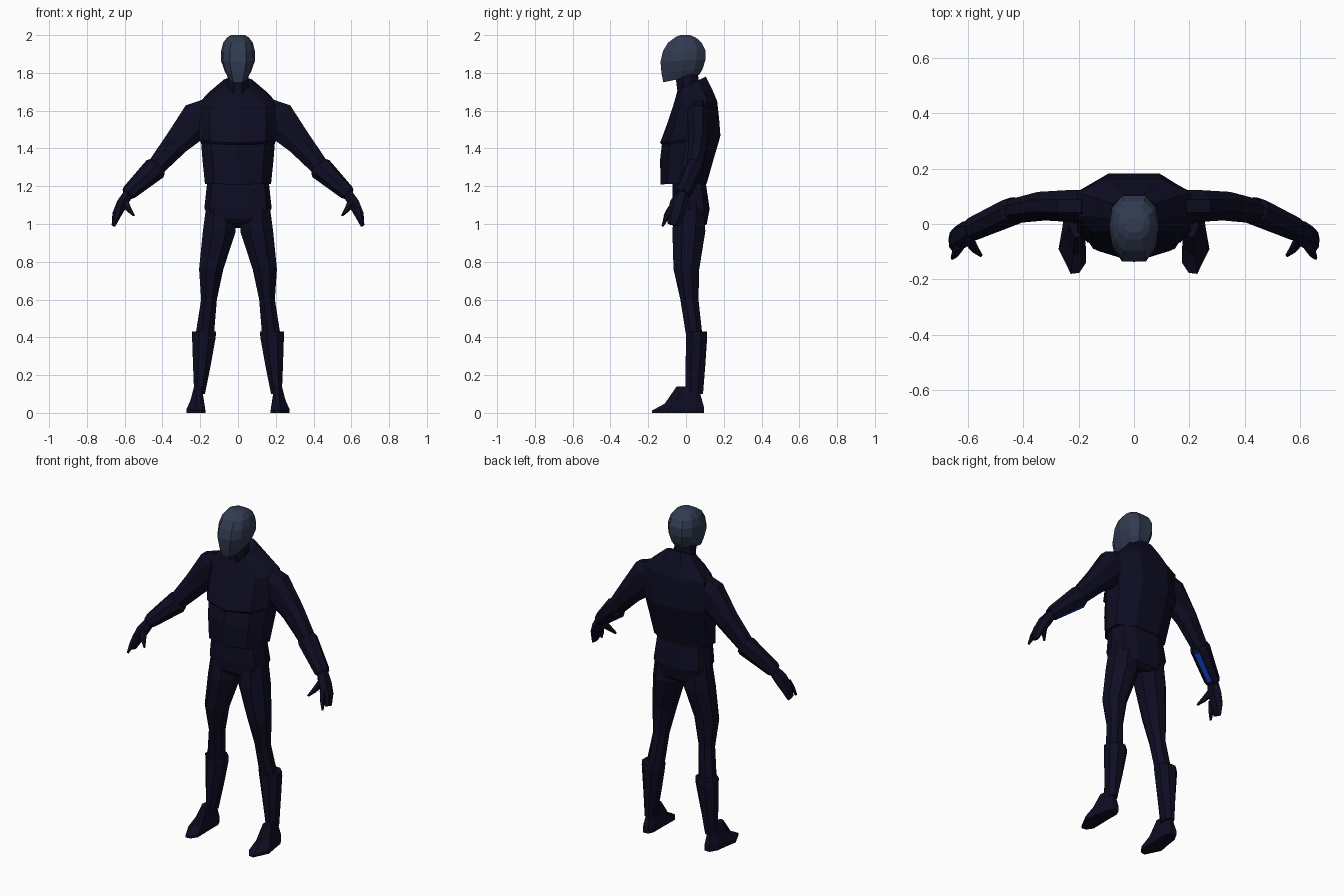
import bpy, bmesh, math
from mathutils import Vector

if "Cube" in bpy.data.objects:
    bpy.data.objects.remove(bpy.data.objects["Cube"])


def material(name, rgb):
    m = bpy.data.materials.new(name)
    m.diffuse_color = (*rgb, 1)
    m.use_nodes = True
    m.node_tree.nodes["Principled BSDF"].inputs["Base Color"].default_value = m.diffuse_color
    return m


NAVY = material("dark navy suit", (0.0042, 0.0040, 0.0165))
SLATE = material("slate mask", (0.031, 0.043, 0.080))
BLUE = material("blue panel", (0.003, 0.050, 0.55))


def loft(name, rings, mat, mirror=False, panel=None):
    """Skin a list of equal-length point rings with flat faces and capped ends."""
    bm = bmesh.new()
    loops = [[bm.verts.new(p) for p in r] for r in rings]
    n = len(loops[0])
    for a, b in zip(loops, loops[1:]):
        for i in range(n):
            j = (i + 1) % n
            bm.faces.new((a[i], a[j], b[j], b[i]))
    bm.faces.new(loops[0])
    bm.faces.new(loops[-1])
    bmesh.ops.recalc_face_normals(bm, faces=bm.faces)
    if panel:  # inset the face that looks most along the panel direction
        f = max(bm.faces, key=lambda q: q.normal.dot(Vector(panel)))
        bmesh.ops.inset_individual(bm, faces=[f], thickness=0.008)
        f.material_index = 1
    me = bpy.data.meshes.new(name)
    bm.to_mesh(me)
    bm.free()
    me.materials.append(mat)
    if panel:
        me.materials.append(BLUE)
    ob = bpy.data.objects.new(name, me)
    bpy.context.collection.objects.link(ob)
    if mirror:
        ob.modifiers.new("mirror", 'MIRROR').use_mirror_merge = False
    return ob


def body_ring(zf, zb, w, yf, yb, half):
    """Symmetric ring from a half outline of (x share, y share); z tilts front to back."""
    pts = [(x, t) for x, t in half] + [(-x, t) for x, t in reversed(half) if x > 0]
    return [Vector((x * w, yf + t * (yb - yf), zf + t * (zb - zf))) for x, t in pts]


def tube(stations, n=8, twist=0.0):
    """Rings across a path; station = (centre, in-plane radius, depth radius)."""
    cs = [Vector(s[0]) for s in stations]
    rings = []
    for k, (_, ru, rv) in enumerate(stations):
        d = (cs[min(k + 1, len(cs) - 1)] - cs[max(k - 1, 0)]).normalized()
        v = (Vector((0, 1, 0)) - d * d.y).normalized()
        u = v.cross(d)
        if u.z < 0:
            u = -u
        rings.append([cs[k] + u * ru * math.cos(a) + v * rv * math.sin(a)
                      for a in (2 * math.pi * (i + .5) / n - twist for i in range(n))])
    return rings


def oval(z, x0, x1, y0, y1, n=8):
    k = 1 / math.cos(math.pi / n)
    cx, cy, rx, ry = (x0 + x1) / 2, (y0 + y1) / 2, (x1 - x0) / 2 * k, (y1 - y0) / 2 * k
    return [Vector((cx + rx * math.cos(a), cy + ry * math.sin(a), z))
            for a in (2 * math.pi * (i + .5) / n for i in range(n))]


# Jacket: ridged front, flat back, slight step under the chest
TORSO = [(0, 0), (.72, .15), (1, .42), (1, .78), (.45, 1)]
loft("jacket", [body_ring(*r, TORSO) for r in [
    (1.21, 1.215, .175, -.135, .11),
    (1.34, 1.34, .188, -.137, .145),
    (1.42, 1.44, .195, -.128, .175),
    (1.43, 1.47, .205, -.137, .182),
    (1.53, 1.56, .208, -.10, .175),
    (1.62, 1.65, .205, -.07, .165),
    (1.67, 1.71, .150, -.055, .14),
    (1.71, 1.78, .075, -.045, .105)]], NAVY)

# Hips below the jacket hem
HIP = [(.45, 0), (.85, .08), (1, .45), (.85, .85), (.45, 1)]
loft("hips", [body_ring(*r, HIP) for r in [
    (1.00, .98, .085, -.05, .085),
    (1.03, 1.00, .15, -.07, .11),
    (1.09, 1.08, .178, -.072, .125),
    (1.25, 1.25, .160, -.07, .10)]], NAVY)

# Neck
loft("neck", [oval(1.66, -.06, .06, -.04, .08), oval(1.82, -.055, .055, -.06, .06)], NAVY)

# Faceted mask
HEAD = [(.48, 0), (.88, .22), (1, .5), (.9, .8), (.48, 1)]
loft("head", [body_ring(*r, HEAD) for r in [
    (1.75, 1.79, .05, -.12, .07),
    (1.80, 1.82, .071, -.130, .088),
    (1.86, 1.87, .090, -.135, .103),
    (1.915, 1.92, .089, -.122, .102),
    (1.96, 1.96, .078, -.095, .083),
    (1.99, 1.985, .058, -.055, .055),
    (2.00, 2.00, .036, -.03, .02)]], SLATE)

# Arms, gauntlets and hands
loft("arm", tube([((.15, .065, 1.59), .085, .06), ((.21, .065, 1.555), .107, .062),
                  ((.325, .065, 1.43), .073, .055), ((.44, .045, 1.295), .052, .045)]),
     NAVY, True)
loft("gauntlet", tube([((.425, .052, 1.305), .055, .048), ((.44, .045, 1.292), .064, .053),
                       ((.575, -.015, 1.168), .042, .046), ((.587, -.02, 1.157), .034, .040)],
                      twist=.25), NAVY, True, panel=(-.65, .35, -.7))
loft("hand", tube([((.575, -.012, 1.17), .028, .032), ((.612, -.038, 1.11), .034, .048),
                   ((.640, -.052, 1.055), .028, .045), ((.658, -.068, .995), .012, .03)], 6),
     NAVY, True)
loft("thumb", tube([((.598, -.055, 1.115), .022, .022), ((.575, -.09, 1.075), .015, .015),
                    ((.551, -.114, 1.045), .006, .006)], 5), NAVY, True)
loft("finger", tube([((.628, -.08, 1.08), .022, .02), ((.642, -.105, 1.035), .016, .015),
                     ((.656, -.124, .988), .006, .006)], 5), NAVY, True)

# Trouser legs and boots
loft("leg", [oval(*r) for r in [
    (1.12, .02, .165, -.06, .10), (.96, .012, .186, -.072, .102),
    (.76, .078, .206, -.066, .07), (.60, .112, .195, -.03, .066),
    (.38, .13, .23, .005, .09)]], NAVY, True)
loft("boot", [oval(*r) for r in [
    (.43, .117, .243, -.002, .11), (.40, .118, .243, 0, .112),
    (.25, .145, .238, -.002, .102), (.10, .175, .232, -.002, .09)]], NAVY, True)

# Feet: sole outline drawn up toward the ankle
SOLE = [(.175, .06), (.19, .095), (.225, .095), (.25, .05), (.258, -.01),
        (.272, -.09), (.228, -.18), (.197, -.176), (.173, -.14), (.175, -.02)]


def foot_ring(z, k, slope=0.0):
    return [Vector((.204 + (x - .204) * k, .045 + (y - .045) * k, z + slope * min(0, y)))
            for x, y in SOLE]


loft("foot", [foot_ring(0, 1), foot_ring(.03, 1, .1), foot_ring(.085, .7, .2),
              foot_ring(.14, .42)], NAVY, True)
